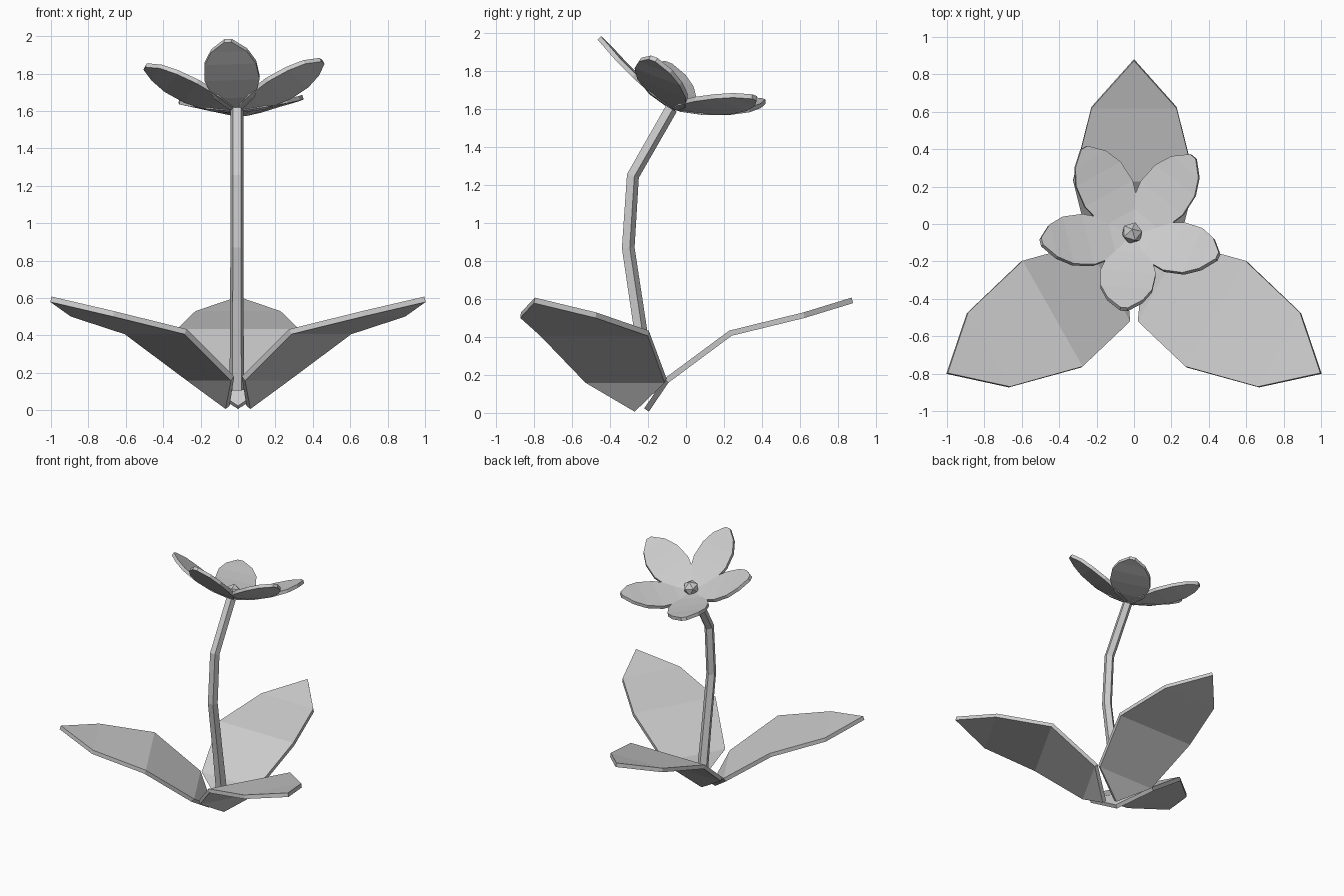
import bpy, bmesh
from math import radians, cos, sin, pi
from mathutils import Matrix, Vector

if "Cube" in bpy.data.objects:
    bpy.data.objects.remove(bpy.data.objects["Cube"])


def make_object(name, bm):
    bmesh.ops.recalc_face_normals(bm, faces=bm.faces)
    mesh = bpy.data.meshes.new(name)
    bm.to_mesh(mesh)
    bm.free()
    obj = bpy.data.objects.new(name, mesh)
    bpy.context.collection.objects.link(obj)
    return obj


def blade(name, stations, thickness, matrix):
    """Flat-sided blade along +x; stations are (distance, half width, height)."""
    bm = bmesh.new()
    rows = []
    for d, w, z in stations:
        sides = (1, -1) if w else (0,)
        rows.append([bm.verts.new((d, w * s, z)) for s in sides])
    for a, b in zip(rows, rows[1:]):
        bm.faces.new(a + b[::-1])
    bm.transform(matrix)
    obj = make_object(name, bm)
    for f in obj.data.polygons:
        if f.normal.z < 0:
            obj.data.flip_normals()
            break
    mod = obj.modifiers.new("thickness", 'SOLIDIFY')
    mod.thickness = thickness
    mod.offset = 0
    return obj


# Three broad bent leaves
leaf = [(0, 0, 0.015), (0.105, 0.24, 0.17), (0.442, 0.325, 0.42),
        (0.83, 0.228, 0.515), (1.085, 0, 0.593)]
for name, angle, start in (("back_leaf", 90, 0.025), ("right_leaf", -29.5, 0.064),
                           ("left_leaf", 209.5, 0.064)):
    place = (Matrix.Translation((0, -0.233, 0)) @ Matrix.Rotation(radians(angle), 4, 'Z')
             @ Matrix.Translation((start, 0, 0)))
    blade(name, leaf, 0.03, place)

# Five-sided curved stem
path = [(-0.195, 0.11, 0.042), (-0.245, 0.45, 0.038), (-0.308, 0.87, 0.037),
        (-0.283, 1.25, 0.036), (-0.08, 1.605, 0.036)]
pts = [Vector((-0.006, y, z)) for y, z, r in path]
bm = bmesh.new()
rings = []
for i, p in enumerate(pts):
    t = (pts[min(i + 1, len(pts) - 1)] - pts[max(i - 1, 0)]).normalized()
    side = Vector((1, 0, 0))
    out = t.cross(side)
    r = path[i][2]
    rings.append([bm.verts.new(p + r * (side * sin(2 * pi * k / 5) + out * cos(2 * pi * k / 5)))
                  for k in range(5)])
for a, b in zip(rings, rings[1:]):
    for k in range(5):
        bm.faces.new((a[k], a[(k + 1) % 5], b[(k + 1) % 5], b[k]))
bm.faces.new(rings[0])
bm.faces.new(rings[-1])
make_object("stem", bm)

# Five petals on a head tilted towards the back
head = Matrix.Translation((-0.01, -0.065, 1.605)) @ Matrix.Rotation(radians(-21), 4, 'X')
petal = [(0.02, 0.035, 0), (0.12, 0.11, -0.01), (0.26, 0.148, -0.012),
         (0.38, 0.138, -0.008), (0.47, 0.095, 0), (0.54, 0.02, 0.004)]
for k in range(5):
    place = (head @ Matrix.Rotation(radians(-95 + 72 * k), 4, 'Z')
             @ Matrix.Rotation(radians(-22), 4, 'Y'))
    blade(f"petal_{k + 1}", petal, 0.025, place)

# Faceted flower centre
bm = bmesh.new()
bmesh.ops.create_icosphere(bm, subdivisions=1, radius=0.06,
                           matrix=head @ Matrix.Translation((0, 0, 0.045)))
make_object("flower_centre", bm)
